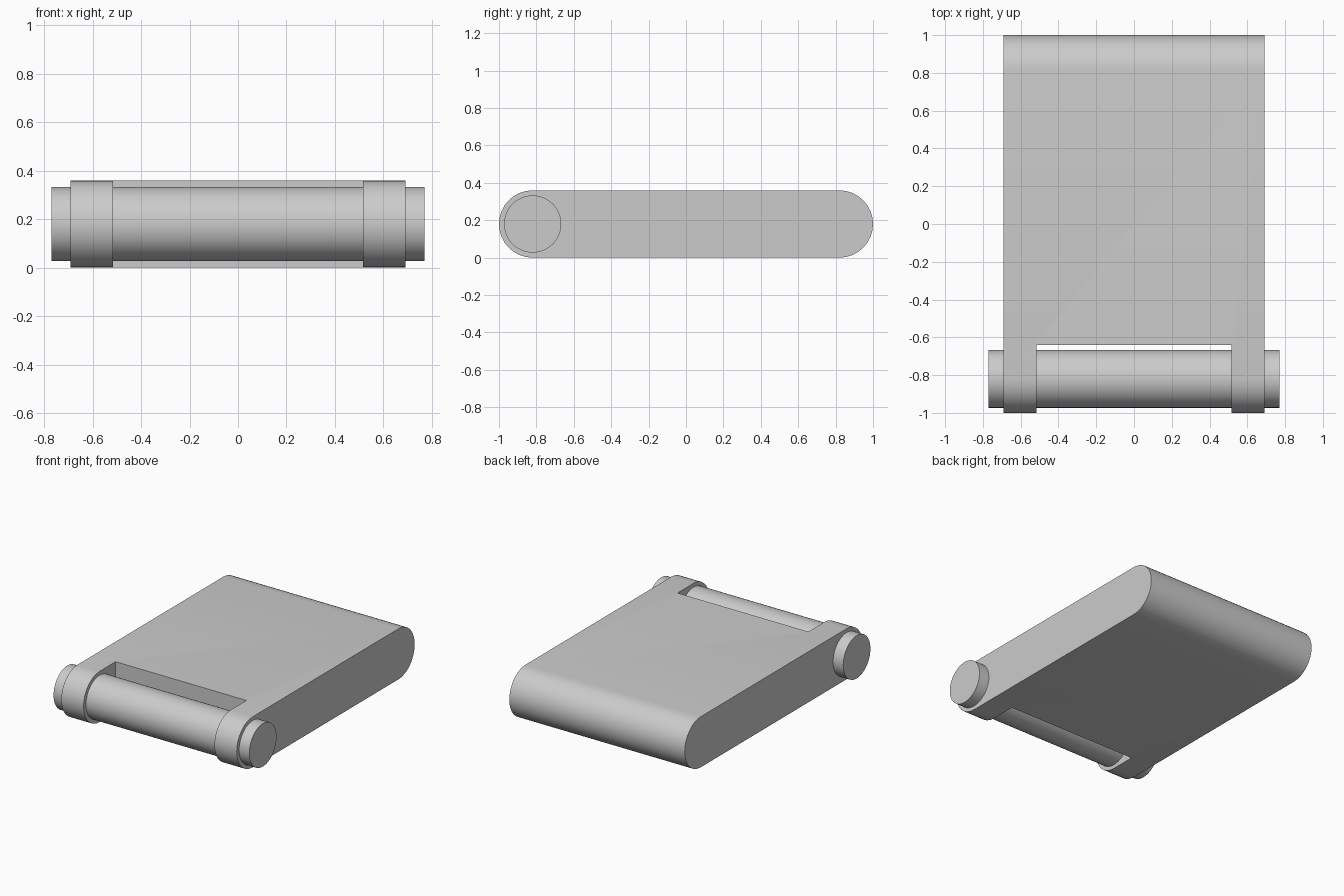
import bpy, bmesh, math
from mathutils import Matrix

old = bpy.data.objects.get("Cube")
if old:
    bpy.data.objects.remove(old, do_unlink=True)

RADIUS = 0.18      # half the thickness of the leaf
PIN_Y = -0.82      # hinge axis

grey = bpy.data.materials.new("plain grey")
grey.use_nodes = True
colour = (0.6, 0.6, 0.6, 1)
grey.diffuse_color = colour
grey.node_tree.nodes["Principled BSDF"].inputs["Base Color"].default_value = colour


def make_object(name, bm):
    bmesh.ops.recalc_face_normals(bm, faces=bm.faces)
    mesh = bpy.data.meshes.new(name)
    bm.to_mesh(mesh)
    bm.free()
    obj = bpy.data.objects.new(name, mesh)
    bpy.context.collection.objects.link(obj)
    mesh.materials.append(grey)
    return obj


def activate(obj):
    bpy.ops.object.select_all(action='DESELECT')
    obj.select_set(True)
    bpy.context.view_layer.objects.active = obj


def smooth(obj):
    activate(obj)
    bpy.ops.object.shade_smooth_by_angle(angle=math.radians(35))


# Leaf: rounded-end side profile extruded across the width
bm = bmesh.new()
steps = 16
outline = []
for centre, start in ((-PIN_Y, -math.pi / 2), (PIN_Y, math.pi / 2)):
    for i in range(steps + 1):
        a = start + math.pi * i / steps
        outline.append(bm.verts.new((-0.69, centre + RADIUS * math.cos(a),
                                     RADIUS + RADIUS * math.sin(a))))
side = bm.faces.new(outline)
grown = bmesh.ops.extrude_face_region(bm, geom=[side])["geom"]
bmesh.ops.translate(bm, vec=(1.38, 0, 0),
                    verts=[v for v in grown if isinstance(v, bmesh.types.BMVert)])
leaf = make_object("hinge_leaf", bm)

# Notch between the two knuckles
bm = bmesh.new()
bmesh.ops.create_cube(bm, size=1, matrix=Matrix.Translation((0, -0.94, RADIUS))
                      @ Matrix.Diagonal((1.03, 0.6, 1, 1)))
cutter = make_object("notch_cutter", bm)
cutter.hide_render = True
cut = leaf.modifiers.new("notch", 'BOOLEAN')
cut.operation = 'DIFFERENCE'
cut.solver = 'EXACT'
cut.object = cutter
activate(leaf)
bpy.ops.object.modifier_apply(modifier=cut.name)
bpy.data.objects.remove(cutter, do_unlink=True)
smooth(leaf)

# Pin: runs through both knuckles and sticks out at each side
bm = bmesh.new()
bmesh.ops.create_cone(bm, cap_ends=True, segments=48, radius1=0.153, radius2=0.153,
                      depth=1.54, matrix=Matrix.Translation((0, PIN_Y, RADIUS))
                      @ Matrix.Rotation(math.pi / 2, 4, 'Y'))
smooth(make_object("hinge_pin", bm))
